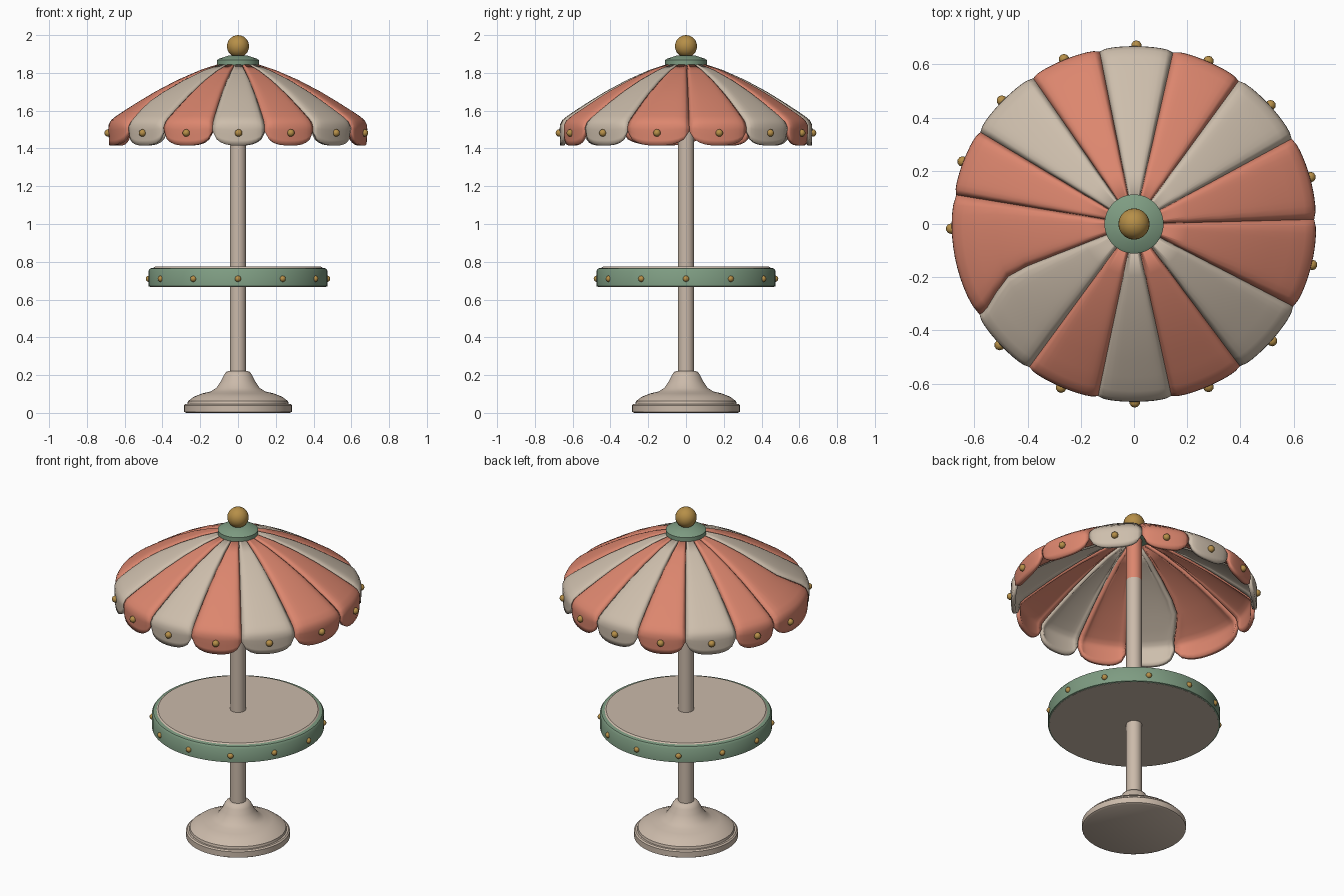
import bpy, bmesh, math
from mathutils import Vector

if "Cube" in bpy.data.objects:
    bpy.data.objects.remove(bpy.data.objects["Cube"])


def material(name, rgb):
    m = bpy.data.materials.new(name)
    lin = [((c / 255 + 0.055) / 1.055) ** 2.4 for c in rgb]
    m.diffuse_color = (*lin, 1)
    m.use_nodes = True
    m.node_tree.nodes["Principled BSDF"].inputs["Base Color"].default_value = m.diffuse_color
    return m


CORAL = material("coral", (220, 134, 110))
CREAM = material("cream", (205, 190, 172))
STONE = material("warm_stone", (203, 186, 170))
GREEN = material("sage_green", (126, 156, 130))
GOLD = material("gold", (182, 143, 72))


def finish(bm, name, mats, angle=35):
    bmesh.ops.recalc_face_normals(bm, faces=bm.faces)
    me = bpy.data.meshes.new(name)
    bm.to_mesh(me)
    bm.free()
    ob = bpy.data.objects.new(name, me)
    bpy.context.collection.objects.link(ob)
    for m in mats:
        me.materials.append(m)
    bpy.ops.object.select_all(action='DESELECT')
    ob.select_set(True)
    bpy.context.view_layer.objects.active = ob
    bpy.ops.object.shade_smooth_by_angle(angle=math.radians(angle))
    return ob


def lathe(name, profile, mats, sides=48, rule=None):
    """Closed solid of revolution from (radius, height) points, bottom to top."""
    bm = bmesh.new()
    rings = [[bm.verts.new((r * math.cos(a), r * math.sin(a), z))
              for a in (math.tau * i / sides for i in range(sides))]
             for r, z in profile]
    for lo, hi in zip(rings, rings[1:]):
        for i in range(sides):
            j = (i + 1) % sides
            bm.faces.new((lo[i], lo[j], hi[j], hi[i]))
    bm.faces.new(rings[0])
    bm.faces.new(rings[-1])
    bm.normal_update()
    if rule:
        for f in bm.faces:
            f.material_index = rule(f.calc_center_median())
    return finish(bm, name, mats)


def studs(name, angles, radius, z, size, y_scale=1.0):
    bm = bmesh.new()
    for a in angles:
        a = math.radians(a)
        new = bmesh.ops.create_icosphere(bm, subdivisions=2, radius=size)["verts"]
        centre = Vector((radius * math.cos(a), radius * math.sin(a) * y_scale, z))
        bmesh.ops.translate(bm, verts=new, vec=centre)
    return finish(bm, name, [GOLD])


# Pedestal foot and pole, the pole painted coral just under the canopy
lathe("base", [(0.275, 0), (0.286, 0.006), (0.286, 0.04), (0.278, 0.047),
               (0.268, 0.048), (0.265, 0.062), (0.235, 0.085), (0.19, 0.103),
               (0.145, 0.113), (0.115, 0.132), (0.09, 0.168), (0.076, 0.198),
               (0.064, 0.216), (0.05, 0.222)], [STONE])
lathe("pole", [(0.043, 0.2), (0.043, 1.58), (0.043, 1.85)], [STONE, CORAL], 24,
      lambda c: int(1.6 < c.z < 1.84))

# Table: stone slab with a green band around it
lathe("table_top", [(0.465, 0.667), (0.465, 0.70), (0.448, 0.72), (0.448, 0.768),
                    (0.44, 0.774)], [STONE], 64)
lathe("table_band", [(0.466, 0.668), (0.474, 0.671), (0.474, 0.752), (0.466, 0.764),
                     (0.452, 0.768)], [GREEN, STONE], 64,
      lambda c: int(c.z < 0.669))
studs("table_studs", [30 * i for i in range(12)], 0.472, 0.71, 0.017)

# Canopy: fourteen puffed panels with scalloped hems
SEAMS = [1.5, 29, 54.5, 77.5, 101, 124, 148.5, 170.5, 211, 234.5, 258.5, 282, 306, 332]
CORAL_PANELS = {0, 2, 4, 6, 7, 9, 11, 13}
PROFILE = [(0.085, 1.853), (0.2, 1.815), (0.32, 1.763), (0.44, 1.70), (0.52, 1.652),
           (0.59, 1.608), (0.645, 1.572), (0.672, 1.55), (0.685, 1.525)]
HEM_ROWS, COLS, Y_SCALE = 4, 12, 0.975


def seam_angle(i, r):
    """The wide panel's far seam swings round close to the rim."""
    a = SEAMS[i % 14] + 360 * (i // 14)
    if i == 8:
        a -= 9 * min(1, max(0, (0.66 - r) / 0.16))
    return math.radians(a)


for p in range(14):
    bm = bmesh.new()
    grid = []
    for row in range(len(PROFILE) + HEM_ROWS):
        line = []
        for c in range(COLS + 1):
            t = c / COLS
            u = abs(2 * t - 1)
            groove = 0.012 * u ** 8
            if row < len(PROFILE):
                r, z = PROFILE[row]
                z -= groove
            else:
                k = (row - len(PROFILE) + 1) / HEM_ROWS
                hem = 1.415 + 0.085 * (1 - math.sqrt(1 - min(u, 0.995) ** 2.6))
                r, z = 0.687 - 0.004 * k, 1.525 - groove + (hem - 1.525 + groove) * k
            a0, a1 = seam_angle(p, r), seam_angle(p + 1, r)
            a = a0 + (a1 - a0) * t
            r -= groove * min(1, r)
            line.append(bm.verts.new((r * math.cos(a), r * math.sin(a) * Y_SCALE, z)))
        grid.append(line)
    for lo, hi in zip(grid, grid[1:]):
        for c in range(COLS):
            bm.faces.new((lo[c], hi[c], hi[c + 1], lo[c + 1]))
    ob = finish(bm, f"canopy_panel_{p + 1}",
                [CORAL if p in CORAL_PANELS else CREAM], 50)
    sol = ob.modifiers.new("thickness", 'SOLIDIFY')
    sol.thickness = 0.022
    sol.offset = -1

MIDDLES = [(SEAMS[i] + (SEAMS[i + 1] if i < 13 else 361.5)) / 2 for i in range(14)]
MIDDLES[7] = 181.5
studs("canopy_studs", MIDDLES, 0.688, 1.482, 0.02, Y_SCALE)

# Cap and finial ball
lathe("cap", [(0.1, 1.838), (0.111, 1.843), (0.111, 1.868), (0.1, 1.875),
              (0.07, 1.885), (0.05, 1.892)], [GREEN])
bm = bmesh.new()
bmesh.ops.create_icosphere(bm, subdivisions=3, radius=0.059)
bmesh.ops.translate(bm, verts=bm.verts, vec=(0, 0, 1.941))
finish(bm, "finial_ball", [GOLD])
